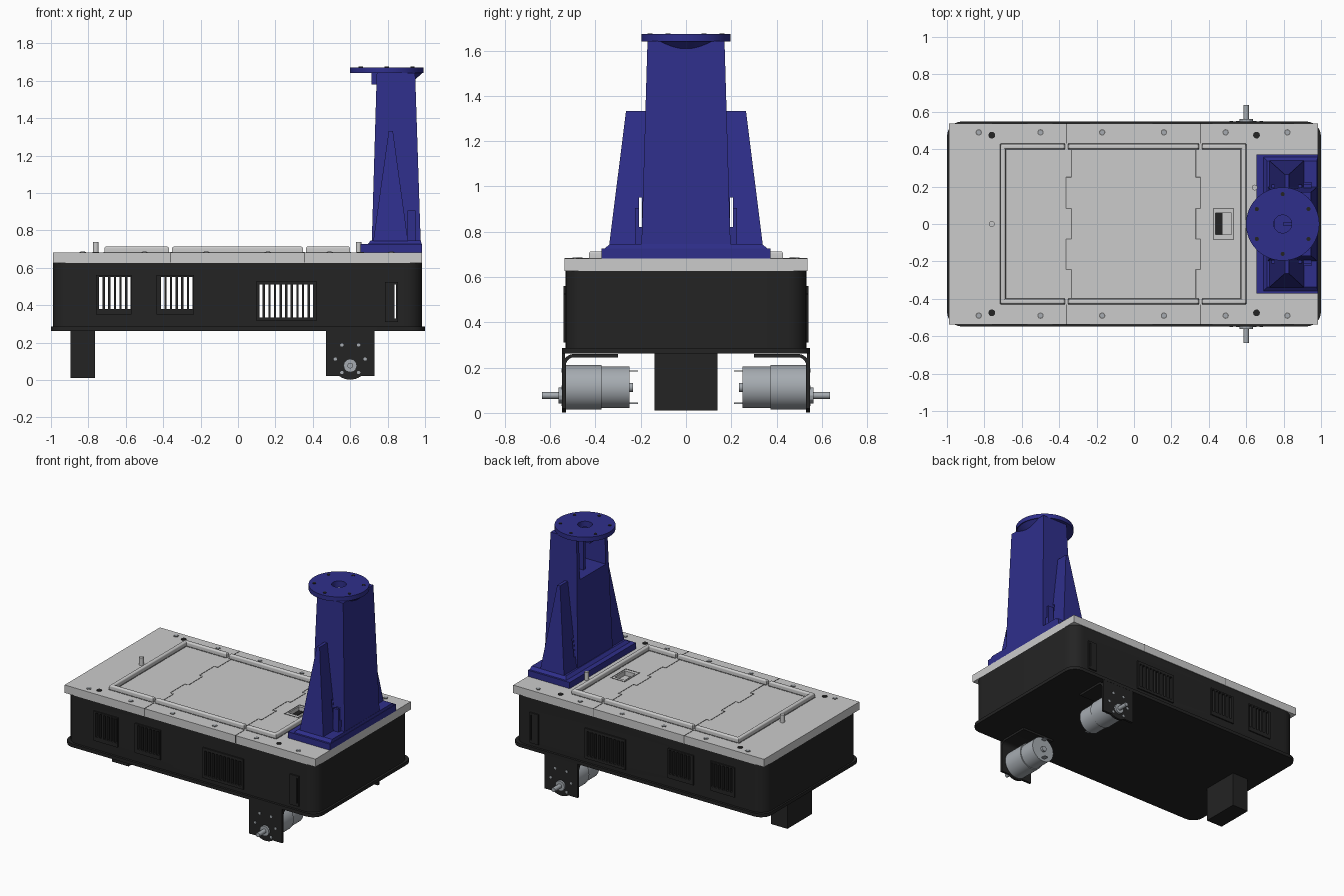
import bpy, bmesh, math
from mathutils import Matrix, Vector

if "Cube" in bpy.data.objects:
    bpy.data.objects.remove(bpy.data.objects["Cube"])


def material(name, rgb):
    m = bpy.data.materials.new(name)
    m.use_nodes = True
    m.diffuse_color = (*rgb, 1)
    m.node_tree.nodes["Principled BSDF"].inputs["Base Color"].default_value = (*rgb, 1)
    return m


BLACK = material("black paint", (0.017, 0.017, 0.017))
GREY = material("light grey", (0.6, 0.6, 0.6))
SEAM = material("seam grey", (0.16, 0.16, 0.16))
BLUE = material("deep blue", (0.028, 0.028, 0.26))
STEEL = material("steel", (0.38, 0.41, 0.44))
made = []


def finish(bm, name, mat):
    bmesh.ops.recalc_face_normals(bm, faces=bm.faces[:])
    me = bpy.data.meshes.new(name)
    bm.to_mesh(me)
    bm.free()
    me.materials.append(mat)
    ob = bpy.data.objects.new(name, me)
    bpy.context.collection.objects.link(ob)
    made.append(ob)
    return ob


def add_box(bm, x, y, z):
    size = [b - a for a, b in (x, y, z)]
    mid = [(a + b) / 2 for a, b in (x, y, z)]
    m = Matrix.Translation(mid) @ Matrix.Diagonal((*size, 1))
    return bmesh.ops.create_cube(bm, size=1, matrix=m)["verts"]


def box(name, x, y, z, mat, round_r=0, top_r=0):
    """Box from ranges; round_r rounds upright edges, top_r rounds upper edges."""
    bm = bmesh.new()
    add_box(bm, x, y, z)
    upright = [e for e in bm.edges if abs(e.verts[0].co.z - e.verts[1].co.z) > 1e-5]
    upper = [e for e in bm.edges if all(v.co.z > z[1] - 1e-5 for v in e.verts)]
    for r, edges in ((round_r, upright), (top_r, upper)):
        if r:
            bmesh.ops.bevel(bm, geom=edges, offset=r, segments=6, profile=0.5, affect='EDGES')
    return finish(bm, name, mat)


def boxes(name, ranges, mat):
    bm = bmesh.new()
    for r in ranges:
        add_box(bm, *r)
    return finish(bm, name, mat)


def cyl(name, start, end, r, mat, r2=None, sides=40):
    a, b = Vector(start), Vector(end)
    d = b - a
    m = Matrix.Translation((a + b) / 2) @ d.to_track_quat('Z', 'Y').to_matrix().to_4x4()
    bm = bmesh.new()
    bmesh.ops.create_cone(bm, cap_ends=True, segments=sides, radius1=r,
                          radius2=r if r2 is None else r2, depth=d.length, matrix=m)
    return finish(bm, name, mat)


def loft(name, low, z0, high, z1, mat):
    """Tapered block between two rectangles given as (x0, x1, y0, y1)."""
    bm = bmesh.new()
    rings = [[bm.verts.new((r[i], r[j], z)) for i, j in ((0, 2), (1, 2), (1, 3), (0, 3))]
             for r, z in ((low, z0), (high, z1))]
    for ring in rings:
        bm.faces.new(ring)
    for i in range(4):
        k = (i + 1) % 4
        bm.faces.new((rings[0][i], rings[0][k], rings[1][k], rings[1][i]))
    return finish(bm, name, mat)


def cut(ob, cutter, keep=False):
    mod = ob.modifiers.new("cut", 'BOOLEAN')
    mod.object, mod.operation, mod.solver = cutter, 'DIFFERENCE', 'EXACT'
    bpy.context.view_layer.objects.active = ob
    bpy.ops.object.modifier_apply(modifier=mod.name)
    if not keep:
        made.remove(cutter)
        bpy.data.objects.remove(cutter)


# Hollow chassis with slotted vents on both long sides
shell = box("chassis_shell", (-0.988, 0.985), (-0.532, 0.532), (0.28, 0.626), BLACK, 0.09)
cut(shell, box("cavity", (-0.968, 0.965), (-0.512, 0.512), (0.2, 0.7), BLACK, 0.075))
box("chassis_floor", (-1, 1), (-0.548, 0.548), (0.262, 0.286), BLACK, 0.08)
# Each vent: panel x range, panel z range, first slot x, slot count, slot width, slot z range
vents = [((-0.76, -0.57), (0.35, 0.56), -0.742, 6, 0.018, (0.38, 0.55)),
         ((-0.435, -0.235), (0.35, 0.56), -0.412, 6, 0.018, (0.38, 0.55)),
         ((0.1, 0.42), (0.315, 0.53), 0.114, 10, 0.018, (0.335, 0.51)),
         ((0.785, 0.855), (0.31, 0.525), 0.838, 1, 0.008, (0.33, 0.51))]
slots = []
for px, pz, sx, count, w, sz in vents:
    for i in range(count):
        slots.append(((sx + i * 0.03, sx + i * 0.03 + w), (-0.7, 0.7), sz))
slot_cutter = boxes("slot_cutter", slots, BLACK)
for side in (-1, 1):
    for px, pz, *rest in vents:
        y = sorted((side * 0.53, side * 0.541))
        cut(box("vent_panel", px, y, pz, BLACK), slot_cutter, keep=True)
cut(shell, slot_cutter)

# Deck plate with recessed hatch
deck = box("deck_plate", (-0.99, 0.985), (-0.536, 0.536), (0.626, 0.682), GREY)
cut(deck, box("hatch_cut", (0.437, 0.52), (-0.056, 0.06), (0.65, 0.75), GREY))
box("hatch_slot", (0.437, 0.473), (-0.056, 0.06), (0.648, 0.655), BLACK)
boxes("hatch_outline", [((a, a + 0.005), (-0.085, 0.085), (0.68, 0.684)) for a in (0.423, 0.53)] +
      [((0.423, 0.535), (b, b + 0.005), (0.68, 0.684)) for b in (-0.085, 0.08)], SEAM)

# Raised rim around the panel field
for x0, x1 in ((-0.715, -0.37), (-0.352, 0.347), (0.363, 0.6)):
    for y0 in (-0.428, 0.4):
        box("rim_long", (x0, x1), (y0, y0 + 0.028), (0.68, 0.713), GREY, 0, 0.01)
        box("rim_edge_line", (x0, x1), (y0 - 0.004, y0 + 0.032), (0.68, 0.684), SEAM)
for x0 in (-0.715, 0.572):
    box("rim_end", (x0, x0 + 0.028), (-0.428, 0.428), (0.68, 0.713), GREY, 0, 0.01)
    box("rim_edge_line", (x0 - 0.004, x0 + 0.032), (-0.428, 0.428), (0.68, 0.684), SEAM)

# Stepped panel seams and the straight deck joints
steps = [0.4, 0.25, 0.083, -0.08, -0.243, -0.4]
seams = []
for inner, outer in ((-0.335, -0.363), (0.33, 0.356)):
    for i in range(5):
        x = outer if i % 2 else inner
        seams.append(((x - 0.003, x + 0.003), (steps[i + 1], steps[i]), (0.68, 0.6835)))
        if i:
            seams.append((sorted((inner, outer)), (steps[i] - 0.003, steps[i] + 0.003), (0.68, 0.6835)))
for x in (-0.361, 0.355):
    for y in ((-0.537, -0.43), (0.43, 0.537)):
        seams.append(((x - 0.003, x + 0.003), y, (0.628, 0.6835)))
boxes("panel_seams", seams, SEAM)

# Deck screws and locating pins
for side in (-1, 1):
    for i in range(6):
        x, y = -0.83 + 0.33 * i, side * 0.49
        cyl("screw_recess", (x, y, 0.68), (x, y, 0.684), 0.017, SEAM, sides=20)
        cyl("screw_head", (x, y, 0.68), (x, y, 0.686), 0.011, STEEL, sides=16)
    for x in (-0.76, 0.655):
        cyl("dark_screw", (x, side * 0.475, 0.68), (x, side * 0.475, 0.685), 0.018, BLACK, sides=20)
for x, y in ((-0.76, 0), (0.645, 0.195)):
    cyl("locating_pin", (x, y, 0.68), (x, y, 0.738), 0.015, GREY, sides=24)

# Rear support block
box("support_block", (-0.895, -0.765), (-0.138, 0.138), (0.01, 0.265), BLACK)


# Motor brackets and gear motors, one per side
def bracket(side):
    def arc(r):
        return [(0.495 + r * math.cos(t * math.pi / 12), 0.21 + r * math.sin(t * math.pi / 12))
                for t in range(7)]
    outline = [(0.545, 0.02)] + arc(0.05) + [(0.3, 0.26), (0.3, 0.245)] + arc(0.035)[::-1] + [(0.53, 0.02)]
    bm = bmesh.new()
    face = bm.faces.new([bm.verts.new((0.47, side * y, z)) for y, z in outline])
    ext = bmesh.ops.extrude_face_region(bm, geom=[face])["geom"]
    bmesh.ops.translate(bm, vec=(0.26, 0, 0), verts=[v for v in ext if isinstance(v, bmesh.types.BMVert)])
    finish(bm, "motor_bracket", BLACK)


for side in (-1, 1):
    def rod(name, y0, y1, z, r, mat, x=0.6, sides=40):
        return cyl(name, (x, side * y0, z), (x, side * y1, z), r, mat, sides=sides)
    bracket(side)
    box("bracket_web", (0.47, 0.73), sorted((side * 0.535, side * 0.547)), (0.02, 0.27), BLACK)
    rod("bracket_lobe", 0.53, 0.547, 0.102, 0.1, BLACK)
    rod("gearbox", 0.372, 0.532, 0.113, 0.099, STEEL)
    rod("motor_can", 0.25, 0.372, 0.113, 0.092, STEEL)
    rod("rear_bearing", 0.235, 0.25, 0.113, 0.02, STEEL)
    rod("shaft_boss", 0.54, 0.562, 0.077, 0.036, STEEL, sides=12)
    rod("drive_shaft", 0.54, 0.635, 0.077, 0.015, STEEL, sides=20)
    for z in (0.04, 0.183):
        box("motor_terminal", (0.585, 0.615), sorted((side * 0.213, side * 0.255)), (z, z + 0.005), STEEL)
    for dx, z in ((0.045, 0.187), (0.08, 0.112), (0.045, 0.04)):
        for x in (0.6 - dx, 0.6 + dx):
            rod("bracket_screw", 0.54, 0.55, z, 0.009, STEEL, x, 12)

# Tower foot
box("tower_foot", (0.655, 0.985), (-0.372, 0.372), (0.68, 0.726), BLUE)
loft("tower_weld", (0.69, 0.982, -0.36, 0.36), 0.724, (0.71, 0.978, -0.338, 0.338), 0.745, BLUE)

# Tapered hollow column, open near the top of its inner face
column = loft("tower_column", (0.715, 0.977, -0.197, 0.197), 0.73,
              (0.742, 0.947, -0.17, 0.17), 1.642, BLUE)
cut(column, box("column_cavity", (0.6, 0.915), (-0.145, 0.145), (1.35, 1.63), BLUE))
cut(column, cyl("column_bore", (0.795, 0, 1.6), (0.795, 0, 1.7), 0.048, BLUE))
box("cavity_rib", (0.8, 0.92), (-0.012, 0.012), (1.35, 1.59), BLUE)
box("top_tab", (0.715, 0.75), (-0.06, 0.06), (1.58, 1.642), BLUE)

# Side buttresses with slits beside the column
for side in (-1, 1):
    def span(a, b):
        return tuple(sorted((side * a, side * b)))
    slit = box("slit", (0.5, 1.2), span(0.194, 0.208), (0.82, 0.95), BLUE)
    rib = loft("tower_buttress", (0.722, 0.91, *span(0.1, 0.34)), 0.735,
               (0.806, 0.828, *span(0.15, 0.265)), 1.332, BLUE)
    cut(rib, slit, keep=True)
    lug = box("column_lug", (0.907, 0.95), span(0.15, 0.225), (0.73, 0.905), BLUE)
    cut(lug, slit)

# Round mounting flange with bore, bolt holes and a flared collar on the outer side
flange = cyl("mounting_flange", (0.795, 0, 1.64), (0.795, 0, 1.672), 0.196, BLUE, sides=64)
cut(flange, cyl("bore", (0.795, 0, 1.5), (0.795, 0, 1.8), 0.048, BLUE))
for i in range(6):
    a = math.radians(30 + 60 * i)
    x, y = 0.795 + 0.16 * math.sin(a - math.pi / 6), 0.16 * math.cos(a - math.pi / 6)
    cyl("flange_bolt", (x, y, 1.668), (x, y, 1.675), 0.011, BLACK, sides=16)
collar = cyl("flange_collar", (0.795, 0, 1.605), (0.795, 0, 1.642), 0.15, BLUE, 0.192, 64)
cut(collar, box("collar_cut", (0.4, 0.9), (-0.4, 0.4), (1.5, 1.8), BLUE))

# Smooth round parts while keeping edges crisp
bpy.ops.object.select_all(action='DESELECT')
for ob in made:
    ob.select_set(True)
bpy.context.view_layer.objects.active = made[0]
bpy.ops.object.shade_smooth_by_angle(angle=math.radians(30))
